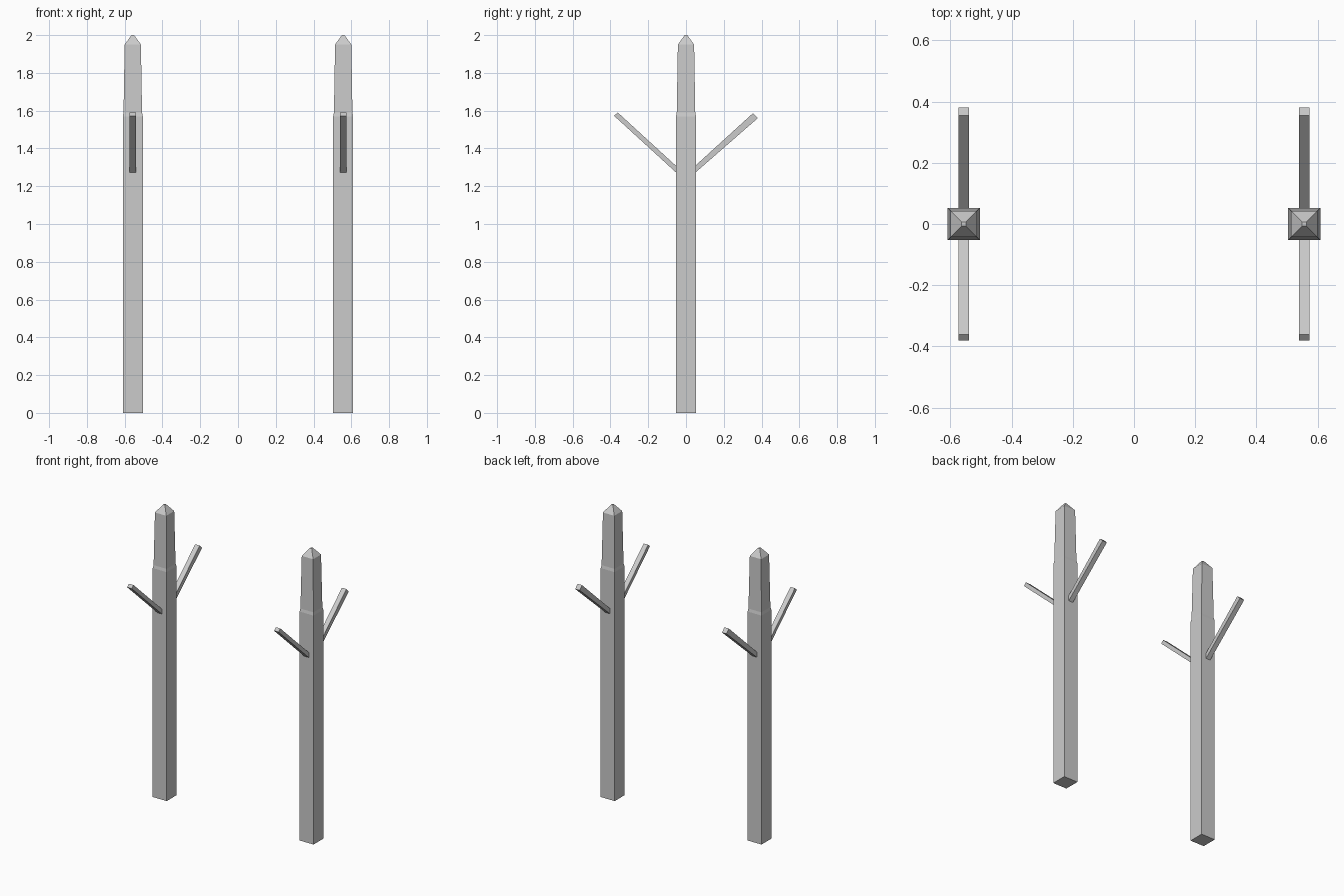
import bpy
import bmesh

# Remove the default cube
cube = bpy.data.objects.get("Cube")
if cube:
    bpy.data.objects.remove(cube, do_unlink=True)

# Single plain grey
grey = bpy.data.materials.new("plain_grey")
grey.use_nodes = True
colour = (0.6, 0.6, 0.6, 1.0)
grey.diffuse_color = colour
grey.node_tree.nodes["Principled BSDF"].inputs["Base Color"].default_value = colour


def loft(name, rings):
    """Join square rings of points into a closed, flat-shaded solid."""
    bm = bmesh.new()
    loops = [[bm.verts.new(p) for p in ring] for ring in rings]
    bm.faces.new(loops[0])
    bm.faces.new(loops[-1])
    for low, high in zip(loops, loops[1:]):
        for i in range(4):
            j = (i + 1) % 4
            bm.faces.new((low[i], low[j], high[j], high[i]))
    bmesh.ops.recalc_face_normals(bm, faces=bm.faces)
    mesh = bpy.data.meshes.new(name)
    bm.to_mesh(mesh)
    bm.free()
    mesh.materials.append(grey)
    obj = bpy.data.objects.new(name, mesh)
    bpy.context.collection.objects.link(obj)
    return obj


POST_X = 0.557
ARM_HALF = 0.017
CORNERS = ((-1, -1), (1, -1), (1, 1), (-1, 1))

# Post: height and half width, with a slight shoulder and a pointed cap
POST = ((0, 0.053), (1.57, 0.053), (1.59, 0.049), (1.95, 0.043), (2.0, 0.007))

# Arm side outlines (y, z): lower root, lower tip, upper tip, upper root
ARMS = {
    "front_arm": ((-0.03, 1.252), (-0.381, 1.573), (-0.361, 1.59), (-0.03, 1.287)),
    "back_arm": ((0.03, 1.255), (0.381, 1.561), (0.355, 1.587), (0.03, 1.291)),
}

for side, sx in (("left", 1), ("right", -1)):
    cx = sx * POST_X
    loft(side + "_post", [[(cx + x * h, y * h, z) for x, y in CORNERS] for z, h in POST])
    for arm, outline in ARMS.items():
        loft(side + "_" + arm,
             [[(cx + dx, y, z) for y, z in outline] for dx in (-ARM_HALF, ARM_HALF)])
